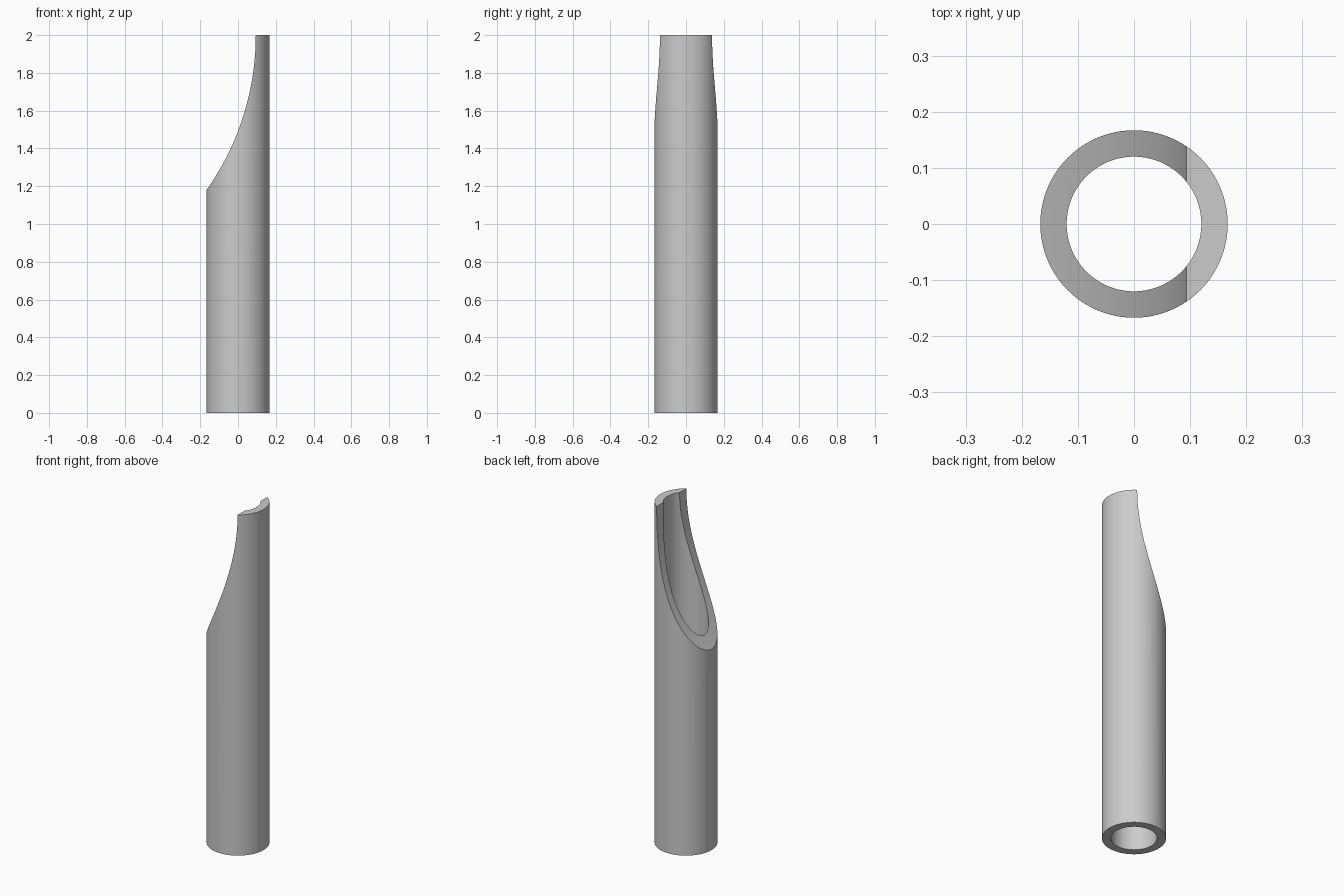
import bpy, bmesh, math
from mathutils import Matrix, Vector

HEIGHT, OUTER, INNER = 2.0, 0.167, 0.12
LIP_X = 0.094        # where the scooped cut reaches the top
CUT_RADIUS = 1.42    # radius of the scoop

cube = bpy.data.objects.get("Cube")
if cube:
    bpy.data.objects.remove(cube, do_unlink=True)


def make_object(name, bm):
    bmesh.ops.recalc_face_normals(bm, faces=bm.faces)
    mesh = bpy.data.meshes.new(name)
    bm.to_mesh(mesh)
    bm.free()
    obj = bpy.data.objects.new(name, mesh)
    bpy.context.collection.objects.link(obj)
    return obj


# Material
grey = bpy.data.materials.new("plain grey")
grey.use_nodes = True
colour = (0.6, 0.6, 0.6, 1.0)
grey.diffuse_color = colour
grey.node_tree.nodes["Principled BSDF"].inputs["Base Color"].default_value = colour

# Hollow tube: a wall section spun about the z axis
bm = bmesh.new()
section = [(INNER, 0), (OUTER, 0), (OUTER, HEIGHT), (INNER, HEIGHT)]
verts = [bm.verts.new((r, 0, z)) for r, z in section]
edges = [bm.edges.new((verts[i], verts[(i + 1) % 4])) for i in range(4)]
bmesh.ops.spin(bm, geom=verts + edges, cent=(0, 0, 0), axis=(0, 0, 1),
               angle=math.tau, steps=128)
bmesh.ops.remove_doubles(bm, verts=bm.verts, dist=0.0001)
tube = make_object("scooped_tube", bm)
tube.data.materials.append(grey)

# Large cylinder across the tube that scoops out its upper right side
bm = bmesh.new()
place = Matrix.Translation(Vector((LIP_X - CUT_RADIUS, 0, HEIGHT)))
bmesh.ops.create_cone(bm, cap_ends=True, segments=320, radius1=CUT_RADIUS,
                      radius2=CUT_RADIUS, depth=1,
                      matrix=place @ Matrix.Rotation(math.pi / 2, 4, "X"))
cutter = make_object("scoop_cutter", bm)
cutter.data.materials.append(grey)
cutter.hide_render = True

# Apply the cut and discard the cutter
cut = tube.modifiers.new("scoop", "BOOLEAN")
cut.operation = "DIFFERENCE"
cut.solver = "EXACT"
cut.object = cutter
bpy.ops.object.select_all(action="DESELECT")
bpy.context.view_layer.objects.active = tube
tube.select_set(True)
bpy.ops.object.modifier_apply(modifier=cut.name)
bpy.data.objects.remove(cutter, do_unlink=True)

# Smooth walls with crisp rims
bpy.ops.object.shade_smooth_by_angle(angle=math.radians(30))
